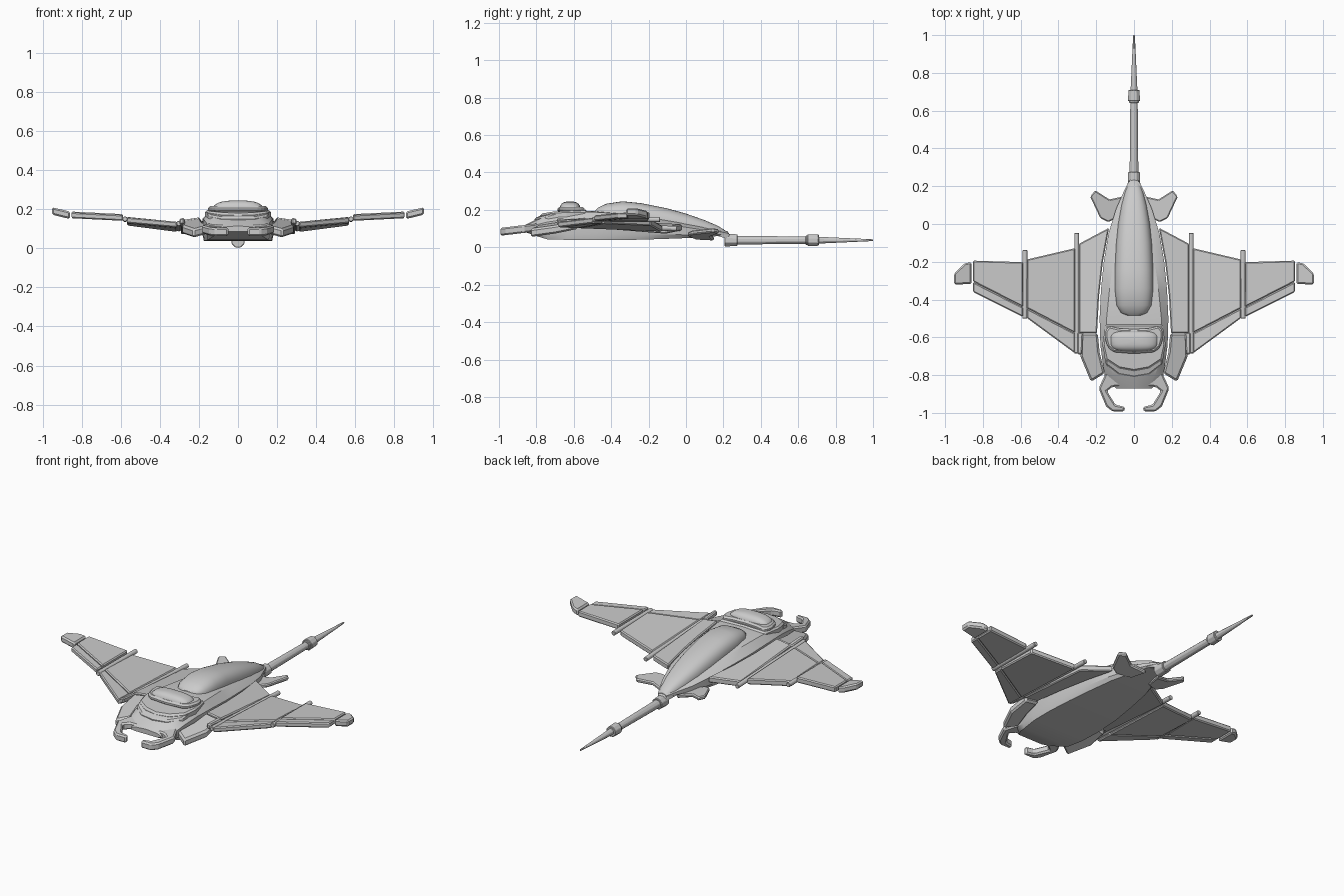
import bpy, bmesh, math
from mathutils import Vector, Matrix

if "Cube" in bpy.data.objects:
    bpy.data.objects.remove(bpy.data.objects["Cube"])


def finish(name, bm, mirror=False, bevel=0.0, smooth=None):
    bmesh.ops.recalc_face_normals(bm, faces=bm.faces)
    me = bpy.data.meshes.new(name)
    bm.to_mesh(me)
    bm.free()
    ob = bpy.data.objects.new(name, me)
    bpy.context.collection.objects.link(ob)
    if smooth:
        bpy.ops.object.select_all(action='DESELECT')
        ob.select_set(True)
        bpy.context.view_layer.objects.active = ob
        bpy.ops.object.shade_smooth_by_angle(angle=math.radians(smooth))
    if mirror:
        ob.modifiers.new("Mirror", 'MIRROR')
    if bevel:
        b = ob.modifiers.new("Bevel", 'BEVEL')
        b.width, b.segments, b.limit_method = bevel, 1, 'ANGLE'
    return ob


def plate(name, outline, ztop, thick, mirror=True, bevel=0.006):
    """Flat outline lifted to ztop(x, y) and given a thickness."""
    bm = bmesh.new()
    top = [bm.verts.new((x, y, ztop(x, y))) for x, y in outline]
    low = [bm.verts.new((x, y, ztop(x, y) - thick)) for x, y in outline]
    bm.faces.new(top)
    bm.faces.new(low[::-1])
    n = len(outline)
    for i in range(n):
        j = (i + 1) % n
        bm.faces.new((top[i], low[i], low[j], top[j]))
    return finish(name, bm, mirror, bevel)


def loft(name, rings, **kw):
    bm = bmesh.new()
    vr = [[bm.verts.new(p) for p in r] for r in rings]
    n = len(vr[0])
    for a, b in zip(vr, vr[1:]):
        for i in range(n):
            j = (i + 1) % n
            bm.faces.new((a[i], a[j], b[j], b[i]))
    bm.faces.new(vr[0])
    bm.faces.new(vr[-1][::-1])
    return finish(name, bm, **kw)


def both(half):
    """Close a half outline (front/back points on x >= 0) symmetrically."""
    return half + [(-x, y) for x, y in reversed(half) if x > 0]


def rod(name, p, q, r1, r2, sides=8, mirror=False):
    p, q = Vector(p), Vector(q)
    bm = bmesh.new()
    rot = (q - p).to_track_quat('Z', 'Y').to_matrix().to_4x4()
    bmesh.ops.create_cone(bm, cap_ends=True, segments=sides, radius1=r1, radius2=r2,
                          depth=(q - p).length,
                          matrix=Matrix.Translation((p + q) / 2) @ rot @ Matrix.Rotation(math.pi / sides, 4, 'Z'))
    return finish(name, bm, mirror, 0.003)


# hull: y, bottom half width, bottom z, side width, side z, deck width, deck z
stations = [(-.87, .08, .085, .095, .10, .075, .115), (-.80, .13, .06, .155, .12, .11, .15),
            (-.74, .155, .042, .165, .135, .135, .175), (-.64, .172, .04, .178, .15, .15, .19),
            (-.50, .175, .038, .182, .15, .145, .195), (-.35, .165, .038, .175, .14, .13, .185),
            (-.20, .145, .042, .16, .13, .11, .165), (-.05, .12, .047, .135, .115, .09, .14),
            (.08, .08, .053, .095, .095, .07, .115), (.17, .045, .06, .055, .085, .045, .095),
            (.225, .022, .062, .028, .075, .022, .085)]
rings = []
for y, wb, zb, wm, zm, wt, zt in stations:
    half = [(wb, zb), (wm, zb + .3 * (zm - zb)), (wm, zm), (wt, zt - .006)]
    rings.append([(x, y, z) for x, z in half] + [(0, y, zt)] +
                 [(-x, y, z) for x, z in reversed(half)])
loft("hull", rings, smooth=28)

# raised spine on the back
rings = []
for y, w, z0, z1 in [(-.485, .04, .18, .197), (-.47, .07, .18, .212), (-.43, .093, .17, .232),
                     (-.34, .103, .16, .246), (-.24, .102, .15, .236), (-.10, .095, .12, .208),
                     (0, .085, .10, .18), (.10, .068, .08, .145), (.17, .05, .06, .115),
                     (.225, .03, .045, .08), (.24, .02, .04, .06)]:
    ring = []
    for k in range(17):
        a = math.pi * k / 16
        c, s = math.cos(a), math.sin(a)
        ring.append((w * math.copysign(abs(c) ** .75, c), y, z0 + (z1 - z0) * s ** .75))
    rings.append(ring)
loft("spine", rings, smooth=40)

# head plate and brow
plate("head_plate", both([(0, -.53), (.15, -.53), (.168, -.64), (.15, -.72), (.08, -.765), (0, -.78)]),
      lambda x, y: .203 + min(0, (y + .70) * .3) - abs(x) * .04, .05, False, .01)
plate("brow_plate", both([(0, -.74), (.08, -.73), (.158, -.69), (.15, -.745), (.085, -.795), (0, -.81)]),
      lambda x, y: .18 + (y + .74) * .3 - abs(x) * .05, .04, False, .008)

# canopy with rim
plate("canopy_rim", both([(0, -.556), (.08, -.552), (.13, -.54), (.152, -.565), (.154, -.60),
                          (.14, -.65), (.11, -.678), (0, -.687)]),
      lambda x, y: .216, .03, False, .01)
bm = bmesh.new()
bmesh.ops.create_uvsphere(bm, u_segments=32, v_segments=16, radius=1)
for v in bm.verts:
    h = math.hypot(v.co.x, v.co.y)
    k = h ** .6 / max(h, 1e-6)
    f = lambda t: math.copysign(abs(t) ** .6, t)
    ux, uy = (v.co.x / h, v.co.y / h) if h > 1e-5 else (0, 0)
    r = h ** .7
    v.co = (.127 * r * f(ux) * (1 - .05 * uy * -1), -.62 + .056 * r * f(uy), .205 + .04 * v.co.z)
finish("canopy", bm, smooth=45)

# hooked mandibles
plate("mandible", [(.07, -.80), (.15, -.79), (.187, -.87), (.148, -.965), (.115, -.992), (.05, -.992),
                   (.048, -.968), (.098, -.957), (.143, -.885), (.115, -.862), (.07, -.86)],
      lambda x, y: .128 + (y + .79) * .12, .042, True, .008)


# wing panels
def inner(x, y):
    return .16 - (x - .19) * .15 - (y + .58) * .08


def mid(x, y):
    return .14 + (x - .31) * .12 - (y + .69) * .04


def outer(x, y):
    return .175 + (x - .59) * .05


def nose(x, y):
    return .155 - (x - .19) * .15 + (y + .58) * .2


plate("wing_root", [(.132, -.02), (.292, -.105), (.292, -.578), (.196, -.578), (.185, -.38), (.165, -.2)],
      inner, .035)
plate("wing_root_nose", [(.192, -.578), (.28, -.578), (.284, -.70), (.228, -.835), (.155, -.79), (.182, -.68)],
      nose, .045, True, .01)
plate("wing_root_flap", [(.27, -.575), (.30, -.575), (.30, -.69), (.275, -.69)], inner, .03)
plate("wing_mid", [(.312, -.128), (.568, -.188), (.568, -.445), (.312, -.578)], mid, .034)
plate("wing_mid_leading_edge", [(.312, -.579), (.568, -.446), (.568, -.497), (.312, -.685)],
      lambda x, y: mid(x, y) - .004, .03)
plate("wing_outer", [(.588, -.202), (.852, -.194), (.852, -.305), (.588, -.44)], outer, .034)
plate("wing_outer_leading_edge", [(.588, -.441), (.852, -.306), (.852, -.36), (.588, -.492)],
      lambda x, y: outer(x, y) - .004, .03)
plate("wing_tip", [(.86, -.203), (.895, -.207), (.952, -.262), (.952, -.32), (.86, -.318)],
      lambda x, y: .188 + (x - .86) * .24, .038, True, .008)

# struts between the wing panels
rod("inner_strut", (.303, -.685, .128), (.303, -.048, .10), .014, .014, mirror=True)
rod("outer_strut", (.578, -.5, .15), (.578, -.138, .148), .014, .014, mirror=True)

# rear fins
plate("rear_fin", [(.04, .15), (.085, .14), (.13, .13), (.205, .178), (.232, .145), (.178, .03),
                   (.135, .01), (.06, .05)],
      lambda x, y: .062 + (x - .06) * .24, .022, True, .006)

# segmented tail
zt = .038
for name, y0, y1, r0, r1 in [("tail_collar", .205, .275, .036, .034), ("tail_rod", .27, .655, .025, .021),
                             ("tail_ring", .65, .71, .034, .032), ("tail_ring_lip", .64, .70, .028, .028),
                             ("tail_spike", .70, 1.0, .02, .005)]:
    rod(name, (0, y0, zt), (0, y1, zt), r0, r1)
